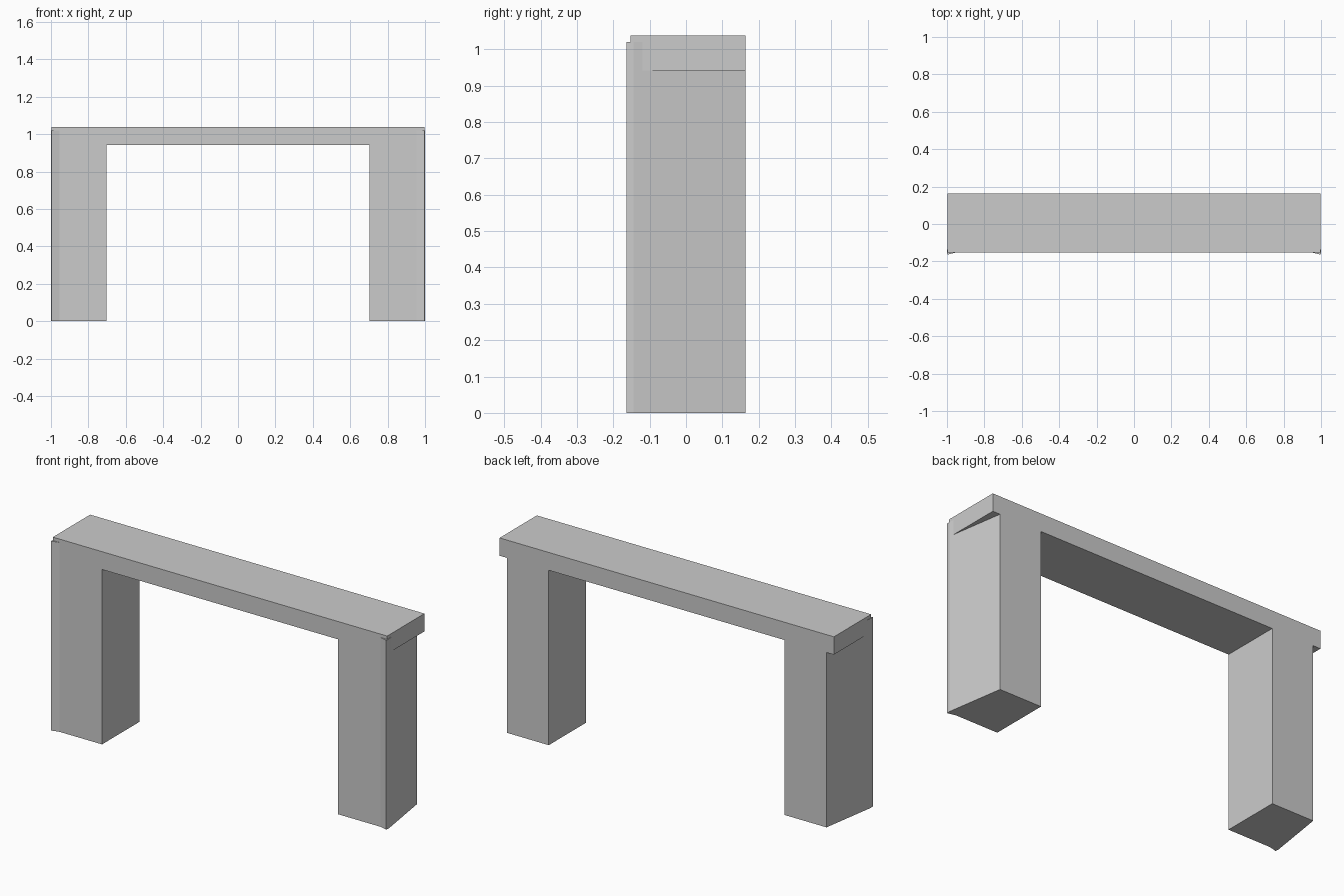
import bpy
import bmesh

if "Cube" in bpy.data.objects:
    bpy.data.objects.remove(bpy.data.objects["Cube"])

BACK, FRONT = 0.164, -0.153


def prism(name, outline, z0, z1):
    """Extrude a flat xy outline from z0 up to z1."""
    bm = bmesh.new()
    face = bm.faces.new([bm.verts.new((x, y, z0)) for x, y in outline])
    grown = bmesh.ops.extrude_face_region(bm, geom=[face])["geom"]
    verts = [g for g in grown if isinstance(g, bmesh.types.BMVert)]
    bmesh.ops.translate(bm, verts=verts, vec=(0, 0, z1 - z0))
    bmesh.ops.recalc_face_normals(bm, faces=bm.faces)
    mesh = bpy.data.meshes.new(name)
    bm.to_mesh(mesh)
    bm.free()
    obj = bpy.data.objects.new(name, mesh)
    bpy.context.collection.objects.link(obj)
    return obj


# Top slab
W = 0.996
prism("top_slab", [(-W, FRONT), (W, FRONT), (W, BACK), (-W, BACK)], 0.942, 1.038)

# Legs: outer side flares toward a slightly protruding front corner
leg = [(0.703, FRONT), (0.955, FRONT), (0.998, -0.164),
       (1.0, -0.145), (0.952, BACK), (0.703, BACK)]
for side, s in (("right", 1), ("left", -1)):
    prism(side + "_leg", [(s * x, y) for x, y in leg], 0.0, 1.02)
